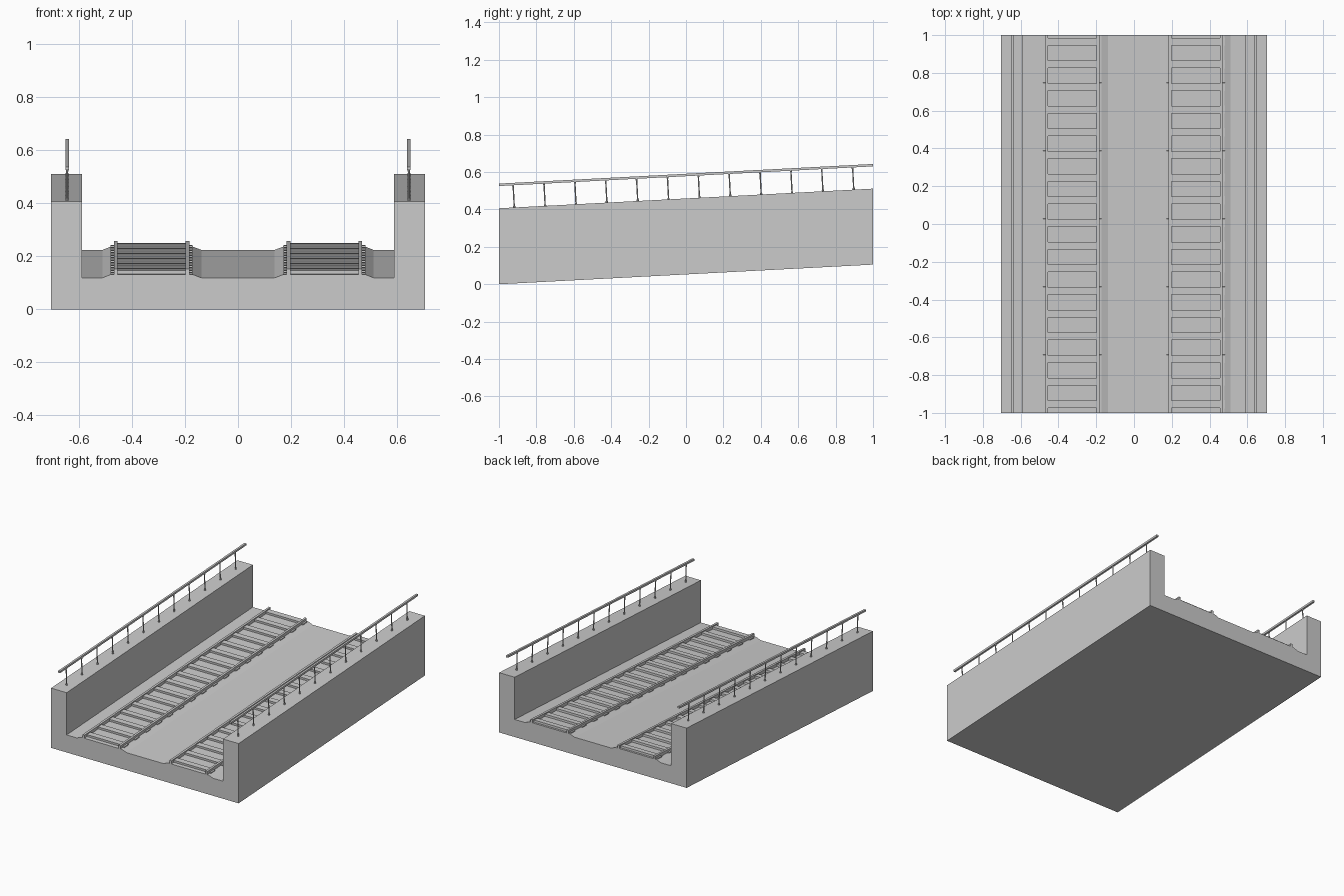
import bpy, bmesh

if "Cube" in bpy.data.objects:
    bpy.data.objects.remove(bpy.data.objects["Cube"])

SLOPE = 0.0525          # rise per unit of length
RAIL_X = (0.191, 0.4615)  # rail centres of one track


def finish(name, bm, base=None, mirror=True):
    # tilt parts square to the slope if asked, then shear everything uphill
    for v in bm.verts:
        if base is not None:
            v.co.y -= SLOPE * (v.co.z - base)
        v.co.z += SLOPE * (v.co.y + 1)
    bmesh.ops.recalc_face_normals(bm, faces=bm.faces)
    me = bpy.data.meshes.new(name)
    bm.to_mesh(me)
    bm.free()
    ob = bpy.data.objects.new(name, me)
    bpy.context.collection.objects.link(ob)
    if mirror:
        ob.modifiers.new("mirror", 'MIRROR')
    return ob


def add_box(bm, x0, x1, y0, y1, z0, z1):
    vs = bmesh.ops.create_cube(bm, size=1)["verts"]
    for v in vs:
        v.co.x = x1 if v.co.x > 0 else x0
        v.co.y = y1 if v.co.y > 0 else y0
        v.co.z = z1 if v.co.z > 0 else z0


def add_cylinder(bm, x, y, z0, z1, r, sides=8):
    vs = bmesh.ops.create_cone(bm, cap_ends=True, segments=sides,
                               radius1=r, radius2=r, depth=z1 - z0)["verts"]
    bmesh.ops.translate(bm, verts=vs, vec=(x, y, (z0 + z1) / 2))


# bridge deck: trough profile with side walls and two raised track beds
half = [(0.705, 0), (0.705, 0.406), (0.588, 0.406), (0.588, 0.119),
        (0.512, 0.119), (0.48, 0.132), (0.172, 0.132), (0.138, 0.119)]
profile = half + [(-x, z) for x, z in reversed(half)]
bm = bmesh.new()
face = bm.faces.new([bm.verts.new((x, -1, z)) for x, z in profile])
ext = bmesh.ops.extrude_face_region(bm, geom=[face], use_keep_orig=True)["geom"]
bmesh.ops.translate(bm, vec=(0, 2, 0),
                    verts=[g for g in ext if isinstance(g, bmesh.types.BMVert)])
finish("bridge_deck", bm, mirror=False)

# track rails
bm = bmesh.new()
for x in RAIL_X:
    add_box(bm, x - 0.0075, x + 0.0075, -1, 1, 0.13, 0.153)
finish("track_rails", bm)

# cross ties between the rails, and low clips outside them
ties, clips = bmesh.new(), bmesh.new()
for i in range(17):
    y = -0.954 + 0.12 * i
    add_box(ties, RAIL_X[0], RAIL_X[1], y - 0.019, y + 0.019, 0.128, 0.146)
    for x, s in zip(RAIL_X, (-1, 1)):
        a, b = sorted((x, x + s * 0.019))
        add_box(clips, a, b, y - 0.022, y + 0.022, 0.128, 0.138)
finish("cross_ties", ties, base=0.132)
finish("rail_clips", clips, base=0.132)

# handrail along the wall tops
bm = bmesh.new()
add_box(bm, 0.638, 0.652, -1, 1, 0.525, 0.538)
finish("handrail", bm)

# handrail posts with small feet and collars
bm = bmesh.new()
for i in range(12):
    y = -0.918 + 0.165 * i
    add_cylinder(bm, 0.645, y, 0.404, 0.528, 0.0035)
    add_cylinder(bm, 0.645, y, 0.404, 0.414, 0.006)
    add_cylinder(bm, 0.645, y, 0.517, 0.527, 0.005)
finish("handrail_posts", bm, base=0.406)
